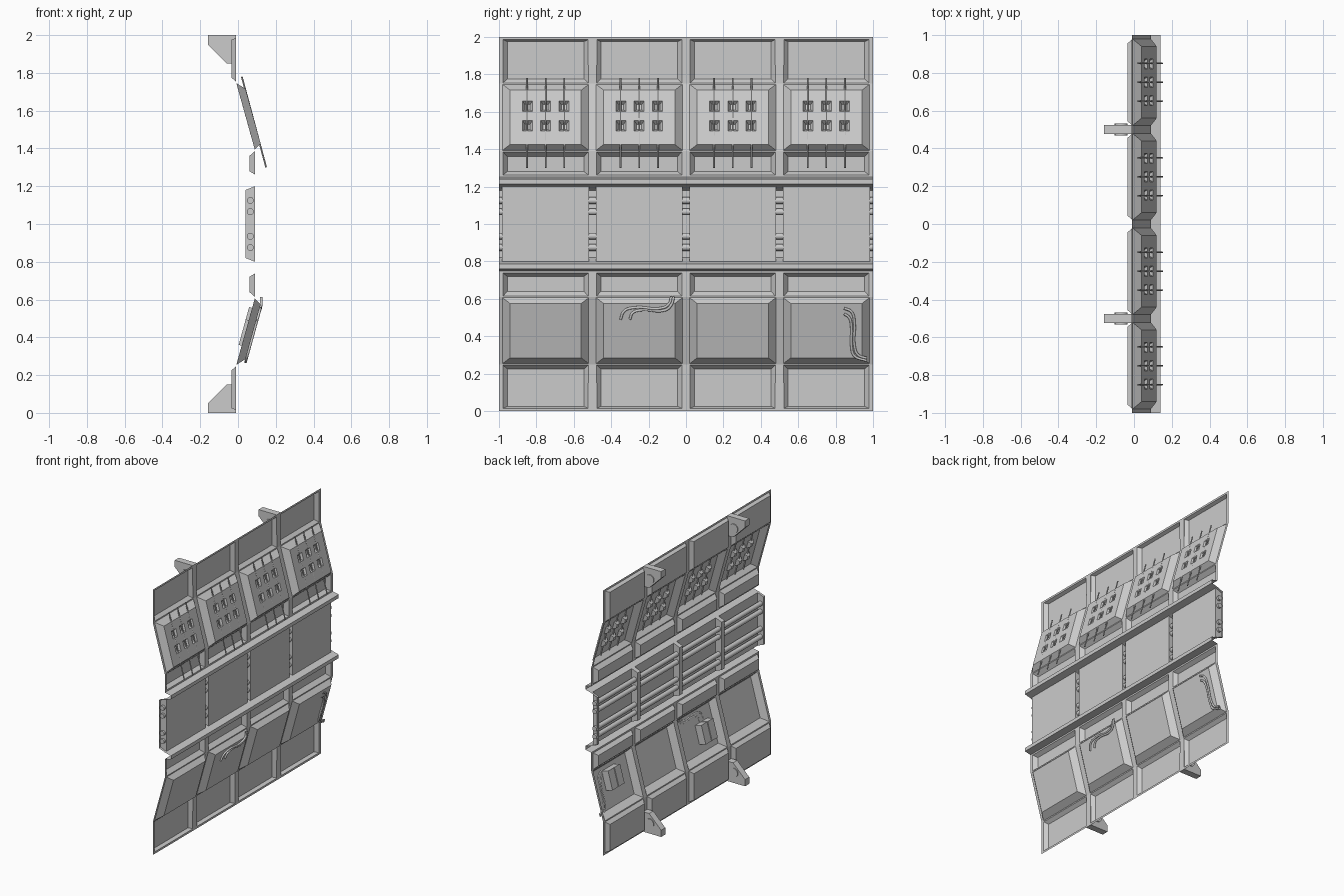
import bpy, bmesh, math
from mathutils import Vector, Matrix

if "Cube" in bpy.data.objects:
    bpy.data.objects.remove(bpy.data.objects["Cube"], do_unlink=True)

grey = bpy.data.materials.new("plain_grey")
grey.use_nodes = True
grey.diffuse_color = (0.6, 0.6, 0.6, 1)
grey.node_tree.nodes["Principled BSDF"].inputs["Base Color"].default_value = (0.6, 0.6, 0.6, 1)

BAYS = [-0.75, -0.25, 0.25, 0.75]
RIBS = [-1, -0.5, 0, 0.5, 1]
TILT = math.atan2(0.08, 0.29)


def finish(bm, name):
    mesh = bpy.data.meshes.new(name)
    bm.to_mesh(mesh)
    bm.free()
    obj = bpy.data.objects.new(name, mesh)
    bpy.context.collection.objects.link(obj)
    mesh.materials.append(grey)
    return obj


def smooth(objs):
    bpy.ops.object.select_all(action='DESELECT')
    for o in objs:
        o.select_set(True)
    bpy.context.view_layer.objects.active = objs[0]
    bpy.ops.object.shade_smooth_by_angle(angle=math.radians(40))


def rect(c, half, top, bottom):
    return [Vector((p[0], c + s * half, p[1]))
            for p, s in ((bottom, -1), (bottom, 1), (top, 1), (top, -1))]


def face(bm, points):
    bm.faces.new([bm.verts.new(p) for p in points])


def loft(bm, rings, cap=True):
    # Bands between successive rectangles, closed by the last one
    for a, b in zip(rings, rings[1:]):
        for i in range(4):
            j = (i + 1) % 4
            face(bm, (a[i], a[j], b[j], b[i]))
    if cap:
        face(bm, rings[-1])


def close_up(bm, lower=False):
    bmesh.ops.remove_doubles(bm, verts=bm.verts, dist=0.0002)
    if lower:
        for v in bm.verts:
            v.co.z = 2 - v.co.z
        bmesh.ops.reverse_faces(bm, faces=bm.faces)


# Half widths with upper and lower (x, z) edges, from rib face to bay centre
END = [(0.25, (-0.01, 2), (-0.01, 1.75)),
       (0.228, (-0.01, 1.985), (-0.01, 1.754)),
       (0.205, (-0.035, 1.975), (-0.035, 1.775))]
BULGE = [(0.25, (-0.01, 1.75), (0.09, 1.39)),
         (0.23, (-0.009, 1.746), (0.089, 1.394)),
         (0.19, (0.04, 1.715), (0.12, 1.425))]
SKIRT = [(0.25, (0.09, 1.39), (0.09, 1.25)),
         (0.228, (0.09, 1.386), (0.09, 1.262)),
         (0.205, (0.06, 1.36), (0.06, 1.28))]


def windowed_cap(bm, corners):
    # Panel with six tapered window pockets
    a, b, c, d = corners
    inward = -(b - a).cross(d - a).normalized() * 0.022
    us = [0, 0.175, 0.315, 0.43, 0.57, 0.685, 0.825, 1]
    vs = [0, 0.25, 0.44, 0.61, 0.8, 1]
    for i in range(len(us) - 1):
        for j in range(len(vs) - 1):
            cell = [a + (b - a) * u + (d - a) * v for u, v in (
                (us[i], vs[j]), (us[i + 1], vs[j]),
                (us[i + 1], vs[j + 1]), (us[i], vs[j + 1]))]
            if i % 2 and j % 2:
                mid = sum(cell, Vector()) / 4
                loft(bm, [cell, [p.lerp(mid, 0.5) + inward for p in cell]])
            else:
                face(bm, cell)


# Outer, bulged and skirt panels, above and below the middle
for side in ("upper", "lower"):
    for label, section in (("end_panels", END), ("bulged_panels", BULGE), ("skirt_panels", SKIRT)):
        bm = bmesh.new()
        for c in BAYS:
            rings = [rect(c, *r) for r in section]
            windows = section is BULGE and side == "upper"
            loft(bm, rings, cap=not windows)
            if windows:
                windowed_cap(bm, rings[-1])
        close_up(bm, side == "lower")
        finish(bm, side + "_" + label)

    # Long ledge between the skirt and the middle
    bm = bmesh.new()
    ledge = [(0.09, 1.25), (0.14, 1.24), (0.14, 1.213), (0.09, 1.2)]
    for p, q in zip(ledge, ledge[1:]):
        face(bm, rect(0, 1, p, q))
    close_up(bm, side == "lower")
    finish(bm, side + "_ledge")

# Middle panels with grooves at the ribs
bm = bmesh.new()
for c in BAYS:
    face(bm, rect(c, 0.232, (0.09, 1.2), (0.09, 0.8)))
for c in RIBS:
    loft(bm, [rect(c, 0.018, (0.09, 1.2), (0.09, 0.8)),
              rect(c, 0.018, (0.04, 1.18), (0.04, 0.82))])
close_up(bm)
for s in (-1, 1):
    bmesh.ops.bisect_plane(bm, geom=bm.verts[:] + bm.edges[:] + bm.faces[:],
                           plane_co=(0, s, 0), plane_no=(0, s, 0), clear_outer=True)
finish(bm, "middle_panels")


def rod(bm, start, end, radius, sides):
    start, end = Vector(start), Vector(end)
    axis = end - start
    m = Matrix.Translation((start + end) / 2) @ axis.to_track_quat('Z', 'Y').to_matrix().to_4x4()
    bmesh.ops.create_cone(bm, cap_ends=True, segments=sides, radius1=radius,
                          radius2=radius, depth=axis.length, matrix=m)


# Horizontal pipes behind the middle panels
bm = bmesh.new()
for z in (1.125, 1.065, 0.935, 0.875):
    rod(bm, (0.065, -0.998, z), (0.065, 0.998, z), 0.018, 12)
pipes = finish(bm, "middle_pipes")

# Thin rods running behind the windows
bm = bmesh.new()
for c in BAYS:
    for dy in (-0.1, 0, 0.1):
        rod(bm, (0.02, c + dy, 1.78), (0.149, c + dy, 1.3), 0.0045, 8)
rods = finish(bm, "window_rods")

# Mounting brackets with round bosses
bosses = bmesh.new()
OUTLINE = [(-0.16, 2), (-0.01, 2), (-0.01, 1.85), (-0.06, 1.85), (-0.16, 1.95)]
bm = bmesh.new()
for y in (-0.5, 0.5):
    for low in (False, True):
        points = [(x, 2 - z if low else z) for x, z in OUTLINE]
        f = bm.faces.new([bm.verts.new((x, y - 0.025, z)) for x, z in points])
        out = bmesh.ops.extrude_face_region(bm, geom=[f])
        moved = [v for v in out["geom"] if isinstance(v, bmesh.types.BMVert)]
        bmesh.ops.translate(bm, verts=moved, vec=(0, 0.05, 0))
        z = 0.08 if low else 1.92
        rod(bosses, (-0.068, y - 0.032, z), (-0.068, y + 0.032, z), 0.034, 16)
bmesh.ops.recalc_face_normals(bm, faces=bm.faces)
finish(bm, "brackets")
smooth([pipes, rods, finish(bosses, "bracket_bosses")])


def slope_x(z):
    return 0.12 - (0.57 - z) * 0.08 / 0.29


# Junction boxes behind two lower panels
bm = bmesh.new()
for y, z in ((-0.35, 0.42), (-0.275, 0.42), (0.735, 0.485), (0.81, 0.485)):
    m = (Matrix.Translation((slope_x(z) - 0.03, y, z)) @ Matrix.Rotation(TILT, 4, 'Y')
         @ Matrix.Diagonal((0.055, 0.068, 0.14, 1)))
    bmesh.ops.create_cube(bm, size=1, matrix=m)
finish(bm, "junction_boxes")

# Bent cables over the lower panels
PATHS = [
    [(-0.35, 0.49), (-0.33, 0.535), (-0.28, 0.553), (-0.12, 0.553), (-0.09, 0.575), (-0.078, 0.612)],
    [(-0.3, 0.49), (-0.285, 0.525), (-0.24, 0.54), (-0.11, 0.54), (-0.08, 0.565), (-0.065, 0.612)],
    [(0.845, 0.55), (0.885, 0.53), (0.9, 0.47), (0.9, 0.35), (0.92, 0.3), (0.965, 0.283)],
    [(0.845, 0.52), (0.872, 0.5), (0.884, 0.45), (0.884, 0.35), (0.9, 0.295), (0.965, 0.27)],
]
for n, path in enumerate(PATHS):
    curve = bpy.data.curves.new("cable", 'CURVE')
    curve.dimensions = '3D'
    curve.bevel_depth = 0.007
    curve.bevel_resolution = 2
    curve.resolution_u = 5
    spline = curve.splines.new('BEZIER')
    spline.bezier_points.add(len(path) - 1)
    for p, (y, z) in zip(spline.bezier_points, path):
        p.co = (min(slope_x(z), 0.12) + 0.003, y, z)
        p.handle_left_type = p.handle_right_type = 'AUTO'
    curve.materials.append(grey)
    bpy.context.collection.objects.link(bpy.data.objects.new("cable_%d" % (n + 1), curve))
